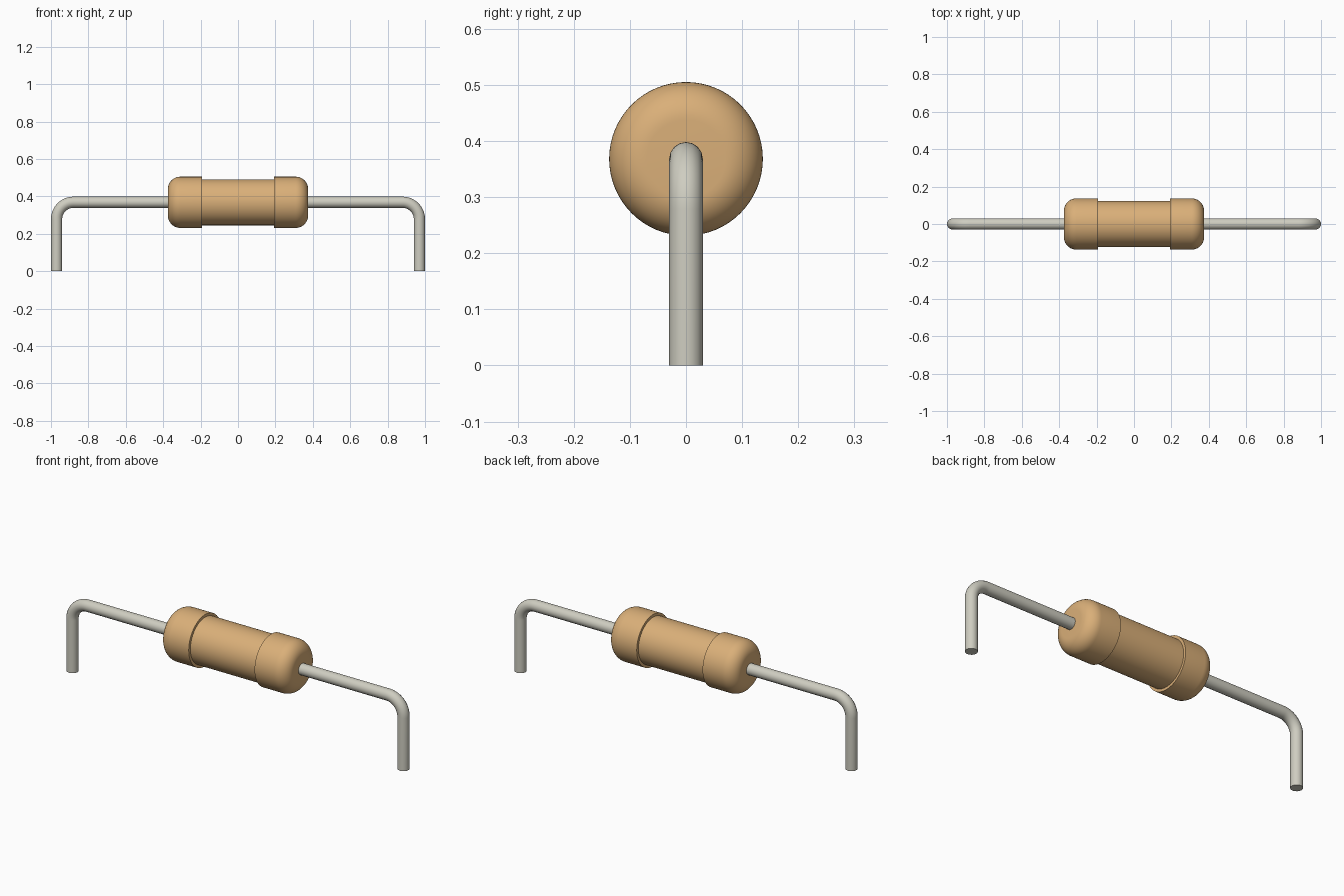
import bpy
import bmesh
from math import cos, sin, pi, radians
from mathutils import Vector

cube = bpy.data.objects.get("Cube")
if cube:
    bpy.data.objects.remove(cube, do_unlink=True)

AXIS_Z = 0.368                      # height of the body axis
CAP_END, CAP_STEP = 0.375, 0.193    # x of cap end face and inner shoulder
CAP_R, MID_R, FILLET = 0.137, 0.123, 0.067
WIRE_R, LEG_X, BEND_R = 0.03, 0.97, 0.09


def material(name, rgb):
    mat = bpy.data.materials.new(name)
    mat.use_nodes = True
    mat.diffuse_color = (*rgb, 1)
    mat.node_tree.nodes["Principled BSDF"].inputs["Base Color"].default_value = (*rgb, 1)
    return mat


def activate(obj):
    bpy.ops.object.select_all(action="DESELECT")
    obj.select_set(True)
    bpy.context.view_layer.objects.active = obj


def smooth(obj):
    activate(obj)
    bpy.ops.object.shade_smooth_by_angle(angle=radians(35))


def arc(cx, cy, r, start, end, steps):
    angles = [start + (end - start) * i / steps for i in range(steps + 1)]
    return [(cx + r * cos(a), cy + r * sin(a)) for a in angles]


def lathe_x(name, profile, mat, sides=64):
    """Spin an (x, radius) profile around the x axis."""
    bm = bmesh.new()
    verts = [bm.verts.new((x, 0, r)) for x, r in profile]
    edges = [bm.edges.new(pair) for pair in zip(verts, verts[1:])]
    bmesh.ops.spin(bm, geom=verts + edges, cent=(0, 0, 0), axis=(1, 0, 0),
                   angle=2 * pi, steps=sides, use_merge=True)
    bmesh.ops.remove_doubles(bm, verts=bm.verts, dist=1e-5)
    bmesh.ops.recalc_face_normals(bm, faces=bm.faces)
    mesh = bpy.data.meshes.new(name)
    bm.to_mesh(mesh)
    bm.free()
    mesh.materials.append(mat)
    obj = bpy.data.objects.new(name, mesh)
    bpy.context.collection.objects.link(obj)
    obj.location.z = AXIS_Z
    smooth(obj)
    return obj


def wire(name, side, mat):
    """Round wire leaving the body end and bending down to the ground."""
    bend = arc(LEG_X - BEND_R, AXIS_Z - BEND_R, BEND_R, pi / 2, 0, 16)
    path = [(CAP_END - 0.02, AXIS_Z)] + bend + [(LEG_X, 0)]
    curve = bpy.data.curves.new(name, "CURVE")
    curve.dimensions = "3D"
    curve.bevel_depth = WIRE_R
    curve.bevel_resolution = 6
    curve.use_fill_caps = True
    spline = curve.splines.new("POLY")
    spline.points.add(len(path) - 1)
    for point, (x, z) in zip(spline.points, path):
        point.co = (side * x, 0, z, 1)
    curve.materials.append(mat)
    obj = bpy.data.objects.new(name, curve)
    bpy.context.collection.objects.link(obj)
    activate(obj)
    bpy.ops.object.convert(target="MESH")
    obj = bpy.context.view_layer.objects.active
    # Weld the end caps so they are solid, and face everything outward
    bm = bmesh.new()
    bm.from_mesh(obj.data)
    bmesh.ops.remove_doubles(bm, verts=bm.verts, dist=1e-5)
    bmesh.ops.recalc_face_normals(bm, faces=bm.faces)
    bm.to_mesh(obj.data)
    bm.free()
    smooth(obj)
    return obj


tan = material("tan_coating", (0.70, 0.43, 0.19))
metal = material("grey_metal", (0.62, 0.61, 0.53))

# Body: slim barrel between two wider, rounded end caps
half = [(0, MID_R), (CAP_STEP, MID_R), (CAP_STEP, CAP_R)]
half += arc(CAP_END - FILLET, CAP_R - FILLET, FILLET, pi / 2, 0, 12)
half.append((CAP_END, 0))
mirrored = [(-x, r) for x, r in reversed(half[1:])]
lathe_x("body", mirrored + half[1:], tan)

# Bent wire leads
for side, label in ((1, "left"), (-1, "right")):
    wire(label + "_lead", side, metal)
